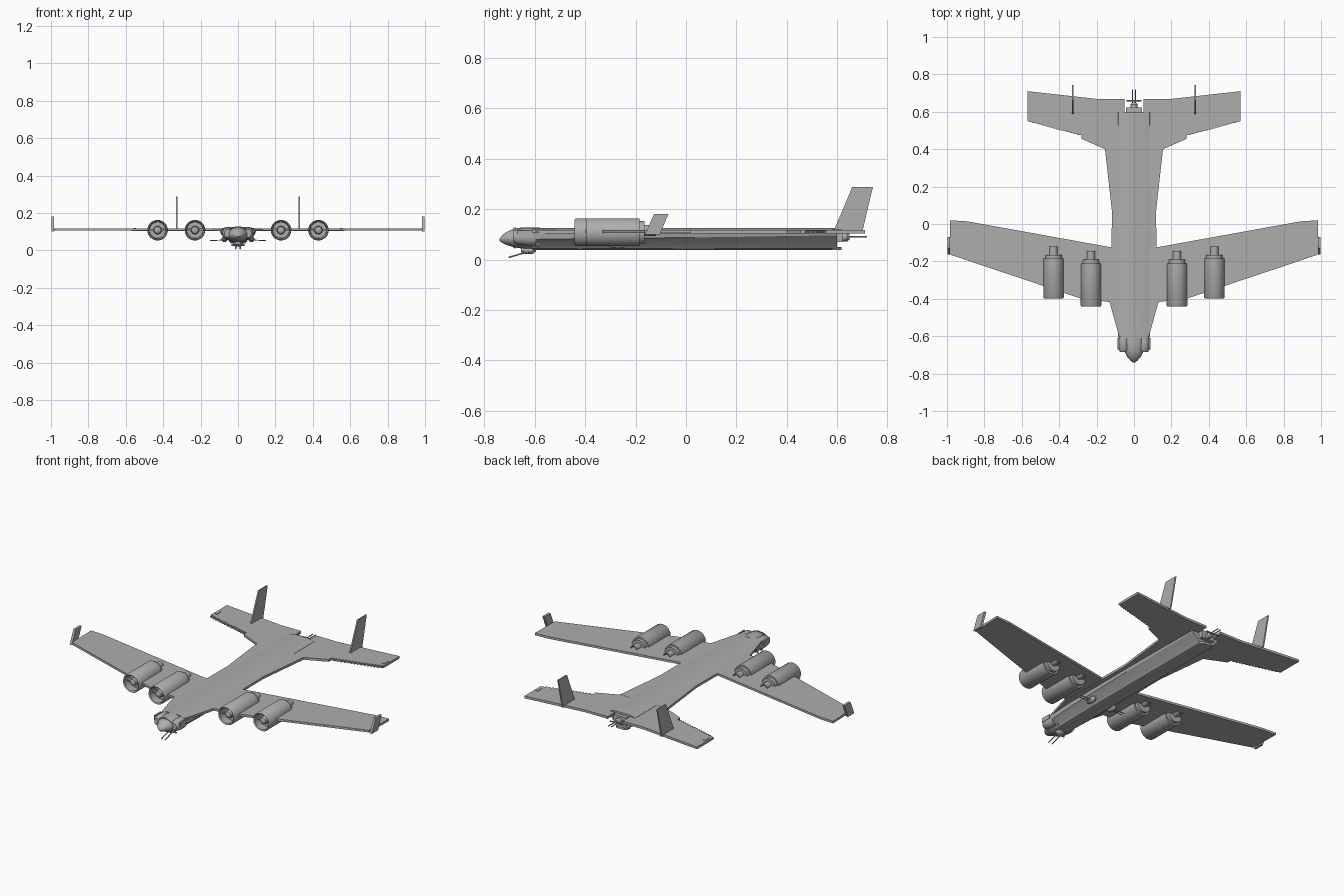
import bpy, bmesh, math
from mathutils import Vector

if "Cube" in bpy.data.objects:
    bpy.data.objects.remove(bpy.data.objects["Cube"])

grey = bpy.data.materials.new("airframe_grey")
grey.use_nodes = True
COLOUR = (0.42, 0.42, 0.42, 1)
grey.diffuse_color = COLOUR
grey.node_tree.nodes["Principled BSDF"].inputs["Base Color"].default_value = COLOUR


def finish(name, bm, smooth=None):
    bmesh.ops.remove_doubles(bm, verts=bm.verts, dist=1e-5)
    bmesh.ops.recalc_face_normals(bm, faces=bm.faces)
    mesh = bpy.data.meshes.new(name)
    bm.to_mesh(mesh)
    bm.free()
    mesh.materials.append(grey)
    obj = bpy.data.objects.new(name, mesh)
    bpy.context.collection.objects.link(obj)
    if smooth:
        bpy.ops.object.select_all(action='DESELECT')
        obj.select_set(True)
        bpy.context.view_layer.objects.active = obj
        bpy.ops.object.shade_smooth_by_angle(angle=math.radians(smooth))
    return obj


def loft(name, rings, smooth=None, cap=True, closed=False):
    """Skin a list of equal-length point rings."""
    bm = bmesh.new()
    rows = [[bm.verts.new(p) for p in ring] for ring in rings]
    n = len(rows[0])
    pairs = list(zip(rows, rows[1:])) + ([(rows[-1], rows[0])] if closed else [])
    for a, b in pairs:
        for i in range(n):
            j = (i + 1) % n
            bm.faces.new((a[i], a[j], b[j], b[i]))
    if cap and not closed:
        bm.faces.new(rows[0])
        bm.faces.new(rows[-1])
    return finish(name, bm, smooth)


def plate(name, pts, lo, hi, axis='z', side=1):
    """Extrude a flat outline along z or x."""
    if axis == 'z':
        return loft(name, [[(side * x, y, h) for x, y in pts] for h in (lo, hi)])
    return loft(name, [[(side * h, y, z) for y, z in pts] for h in (lo, hi)])


def box(name, lo, hi):
    (a, b, c), (d, e, f) = lo, hi
    return plate(name, [(a, b), (d, b), (d, e), (a, e)], c, f)


def lathe(name, x, z, profile, seg=32, closed=False):
    """Revolve (radius, y) pairs about a fore-and-aft axis."""
    angles = [2 * math.pi * i / seg for i in range(seg)]
    rings = [[(x + r * math.cos(a), y, z + r * math.sin(a)) for a in angles]
             for r, y in profile]
    return loft(name, rings, 35, True, closed)


def rod(name, start, end, radius, seg=8):
    a, b = Vector(start), Vector(end)
    rot = (b - a).to_track_quat('Z', 'Y')
    circle = [rot @ Vector((radius * math.cos(t), radius * math.sin(t), 0))
              for t in (2 * math.pi * i / seg for i in range(seg))]
    return loft(name, [[p + c for c in circle] for p in (a, b)], 40)


# Main hull: flat deck, chines and a narrow rounded keel
def hull_ring(y, w, chine):
    half = [(0.02, 0.037), (0.042, 0.043), (0.052, 0.055), (0.092, chine),
            (0.097, 0.108), (0.088, 0.118), (0.05, 0.126)]
    right = [(x * w, y, z) for x, z in half]
    return right + [(-x, y, z) for x, y, z in reversed(right)]

loft("hull", [hull_ring(-0.61, 0.86, 0.08), hull_ring(-0.42, 0.97, 0.083),
              hull_ring(0.07, 1, 0.088), hull_ring(0.6, 0.95, 0.096)], 20)

# Nose: rounded glazed cone tapering to a point
def oval(y, w, top, bottom, x=0, seg=28):
    mid, h = (top + bottom) / 2, (top - bottom) / 2
    return [(x + w * math.cos(t), y, mid + h * math.sin(t))
            for t in (2 * math.pi * i / seg for i in range(seg))]

loft("nose", [oval(-0.74, 0.006, 0.083, 0.074), oval(-0.73, 0.019, 0.096, 0.066),
              oval(-0.71, 0.036, 0.111, 0.057), oval(-0.68, 0.052, 0.124, 0.048),
              oval(-0.64, 0.06, 0.128, 0.042), oval(-0.58, 0.065, 0.128, 0.037)], 40)
for name, y in (("nose_frame_front", -0.685), ("nose_frame_rear", -0.6)):
    w = 0.053 if y < -0.65 else 0.066
    loft(name, [oval(y, w, 0.126, 0.046), oval(y + 0.008, w + 0.002, 0.128, 0.044)], 40)

# Paired body parts
for side, tag in ((1, "left"), (-1, "right")):
    # Cheek blister and window
    loft(tag + "_cheek", [oval(y, w, t, b, side * 0.055, 16) for y, w, t, b in
         ((-0.685, 0.018, 0.112, 0.07), (-0.672, 0.028, 0.121, 0.06),
          (-0.63, 0.031, 0.124, 0.055), (-0.595, 0.026, 0.122, 0.055))], 40)
    box(tag + "_cheek_window", (side * 0.083 - 0.004, -0.67, 0.09),
        (side * 0.083 + 0.004, -0.61, 0.115))

    # Forward strake, wing root and tapered wing
    plate(tag + "_strake", [(0, -0.6), (0.08, -0.6), (0.13, -0.42), (0.12, -0.12),
          (0.118, 0.07), (0.155, 0.4), (0, 0.4)], 0.104, 0.118, side=side)
    plate(tag + "_wing", [(0.05, -0.417), (0.13, -0.417), (0.28, -0.4), (0.98, -0.165),
          (0.985, 0.02), (0.89, 0.014), (0.12, -0.125), (0.05, -0.13)],
          0.105, 0.118, side=side)

    # Tailplane with its stepped leading edge
    plate(tag + "_tailplane", [(0.05, 0.4), (0.155, 0.4), (0.28, 0.455), (0.28, 0.48),
          (0.57, 0.558), (0.57, 0.71), (0.19, 0.668), (0.05, 0.668)],
          0.103, 0.117, side=side)
    plate(tag + "_tail_slat", [(0.275, 0.472), (0.57, 0.55), (0.57, 0.562),
          (0.275, 0.485)], 0.106, 0.113, side=side)
    for i in range(14):
        f = i / 14
        x, y = side * (0.3 + 0.26 * f), 0.478 + 0.07 * f
        box(tag + "_slat_rib", (x - 0.004, y - 0.002, 0.104), (x + 0.004, y + 0.012, 0.116))
    plate(tag + "_tail_vent", [(0.545, 0.58), (0.56, 0.58), (0.56, 0.62), (0.545, 0.62)],
          0.117, 0.12, side=side)

    # Upright fin and wing-tip fin
    plate(tag + "_fin", [(0.585, 0.11), (0.66, 0.288), (0.742, 0.288), (0.7, 0.11)],
          0.323, 0.331, 'x', side)
    plate(tag + "_wing_tip_fin", [(-0.163, 0.1), (-0.127, 0.18), (-0.07, 0.18),
          (-0.104, 0.1)], 0.984, 0.998, 'x', side)

    # Four engines: open cowl, hub, stepped rear and exhaust
    for pos, x, front, rear in (("inner", 0.23, -0.442, -0.21), ("outer", 0.43, -0.397, -0.185)):
        name = f"{tag}_{pos}_engine"
        x *= side
        lathe(name + "_cowl", x, 0.108, [(0.045, front + 0.005), (0.051, front),
              (0.055, front + 0.006), (0.055, rear), (0.045, rear), (0.043, front + 0.05)],
              closed=True)
        lathe(name + "_hub", x, 0.108, [(0.008, front + 0.012), (0.018, front + 0.018),
              (0.022, front + 0.03), (0.022, front + 0.05), (0.045, front + 0.05),
              (0.045, rear + 0.02)])
        box(name + "_intake_vane", (x - 0.045, front + 0.025, 0.105),
            (x + 0.045, front + 0.05, 0.111))
        lathe(name + "_exhaust", x, 0.115, [(0.022, rear), (0.022, rear + 0.065),
              (0.017, rear + 0.065), (0.017, rear + 0.045)], 16)

    # Side turret with twin barrels pointing outward
    lathe(tag + "_side_turret", side * 0.072, 0.06, [(0.006, -0.305), (0.014, -0.295),
          (0.016, -0.27), (0.014, -0.25), (0.006, -0.24)], 16)
    for y in (-0.28, -0.262):
        rod(tag + "_side_barrel", (side * 0.07, y, 0.055), (side * 0.15, y, 0.053), 0.0025)

    # Chin and tail gun barrels
    rod(tag + "_chin_barrel", (side * 0.012, -0.62, 0.033), (side * 0.012, -0.705, 0.008), 0.003)
    rod(tag + "_tail_barrel", (side * 0.009, 0.61, 0.09), (side * 0.009, 0.718, 0.09), 0.003)
    rod(tag + "_tail_gun_handle", (0, 0.66, 0.09), (side * 0.04, 0.66, 0.09), 0.004)

# Chin turret
loft("chin_turret", [oval(-0.655, 0.014, 0.05, 0.03), oval(-0.635, 0.026, 0.05, 0.021),
                     oval(-0.61, 0.026, 0.05, 0.022), oval(-0.595, 0.014, 0.05, 0.032)], 40)
rod("chin_crossbar", (-0.035, -0.63, 0.028), (0.035, -0.63, 0.028), 0.005)

# Tail turret and keel lip
box("tail_turret_mount", (-0.043, 0.595, 0.07), (0.043, 0.622, 0.115))
lathe("tail_turret", 0, 0.09, [(0.018, 0.61), (0.018, 0.64), (0.01, 0.65)], 16)
plate("keel_lip", [(0.04, 0.58), (0.04, 0.605), (0.025, 0.618), (-0.025, 0.618),
                   (-0.04, 0.605), (-0.04, 0.58)], 0.037, 0.05)
